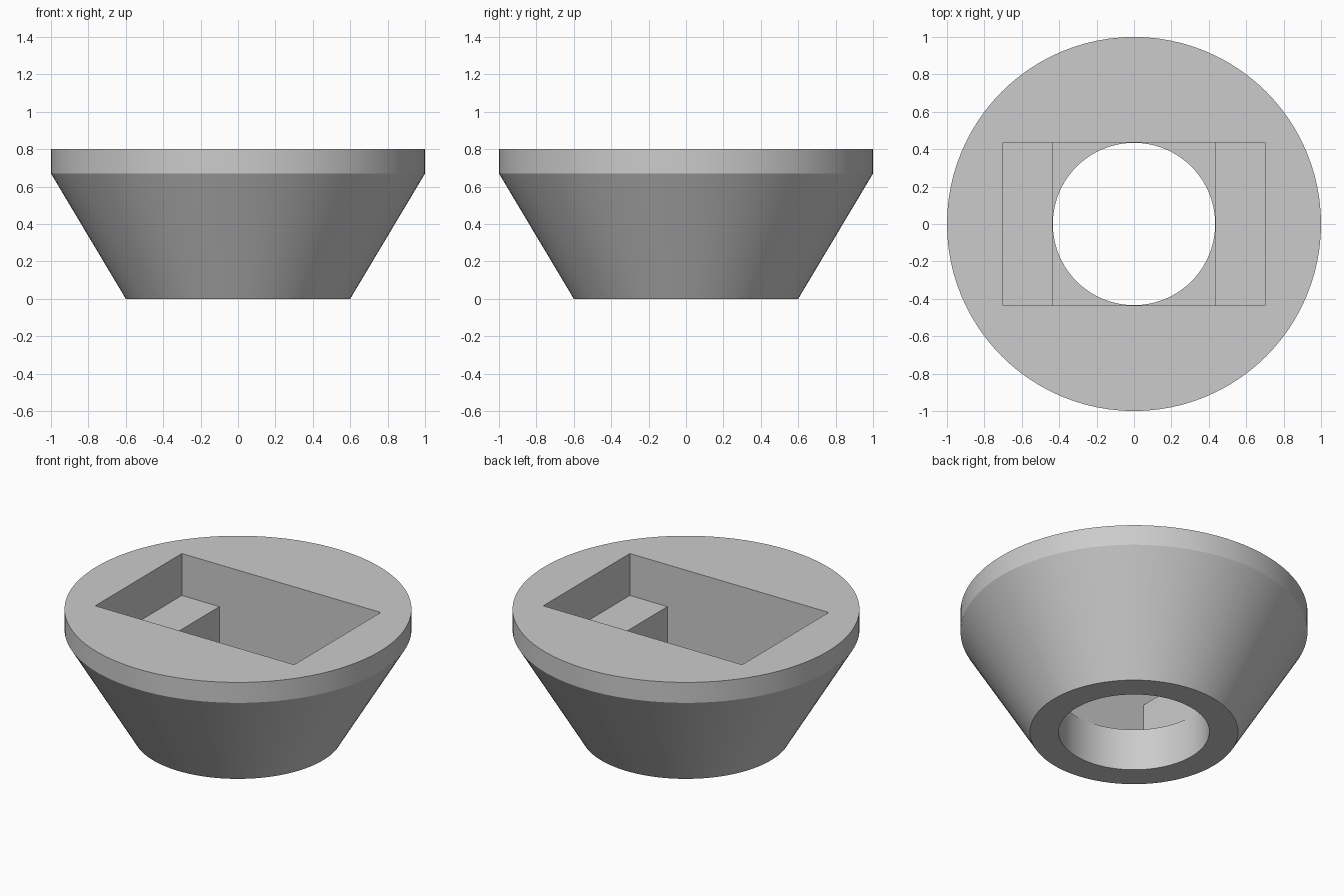
import bpy, bmesh, math

cube = bpy.data.objects.get("Cube")
if cube:
    bpy.data.objects.remove(cube, do_unlink=True)

SEGMENTS = 96
HALF = 0.435          # half width of the slot and of the square pocket
HEIGHT = 0.8
LEDGE, FLOOR = HEIGHT * 2 / 3, HEIGHT / 3

grey = bpy.data.materials.new("plain grey")
grey.use_nodes = True
grey.diffuse_color = (0.6, 0.6, 0.6, 1)
grey.node_tree.nodes["Principled BSDF"].inputs["Base Color"].default_value = (0.6, 0.6, 0.6, 1)


def make_object(name, bm):
    bmesh.ops.recalc_face_normals(bm, faces=bm.faces)
    mesh = bpy.data.meshes.new(name)
    bm.to_mesh(mesh)
    bm.free()
    mesh.materials.append(grey)
    obj = bpy.data.objects.new(name, mesh)
    bpy.context.collection.objects.link(obj)
    return obj


def turned(name, profile):
    """Closed round solid from (radius, z) rings."""
    bm = bmesh.new()
    rings = []
    for r, z in profile:
        angles = [2 * math.pi * i / SEGMENTS for i in range(SEGMENTS)]
        rings.append([bm.verts.new((r * math.cos(a), r * math.sin(a), z)) for a in angles])
    for low, high in zip(rings, rings[1:]):
        for i in range(SEGMENTS):
            j = (i + 1) % SEGMENTS
            bm.faces.new((low[i], low[j], high[j], high[i]))
    bm.faces.new(rings[0])
    bm.faces.new(rings[-1])
    return make_object(name, bm)


def prism(name, outline, half_depth):
    """Solid from an (x, z) outline, extruded along y."""
    bm = bmesh.new()
    face = bm.faces.new([bm.verts.new((x, -half_depth, z)) for x, z in outline])
    grown = bmesh.ops.extrude_face_region(bm, geom=[face])["geom"]
    verts = [v for v in grown if isinstance(v, bmesh.types.BMVert)]
    bmesh.ops.translate(bm, verts=verts, vec=(0, 2 * half_depth, 0))
    return make_object(name, bm)


# Tapered body with a straight rim
body = turned("tapered_body", [(0.6, 0), (1, 0.67), (1, HEIGHT)])

# Stepped pocket: wide slot above, square pocket below
right = [(HALF, FLOOR), (HALF, LEDGE), (0.7, LEDGE), (0.7, 1)]
left = [(-x, z) for x, z in reversed(right)]
pocket = prism("pocket_cutter", right + left, HALF)

# Round hole through the base
hole = turned("hole_cutter", [(HALF - 0.001, -0.2), (HALF - 0.001, 0.4)])

for cutter in (pocket, hole):
    cutter.hide_render = True
    mod = body.modifiers.new(cutter.name, "BOOLEAN")
    mod.operation = "DIFFERENCE"
    mod.solver = "EXACT"
    mod.object = cutter

bpy.ops.object.select_all(action="DESELECT")
body.select_set(True)
bpy.context.view_layer.objects.active = body
for mod in list(body.modifiers):
    bpy.ops.object.modifier_apply(modifier=mod.name)
for cutter in (pocket, hole):
    bpy.data.objects.remove(cutter, do_unlink=True)

bpy.ops.object.shade_smooth_by_angle(angle=math.radians(25))
